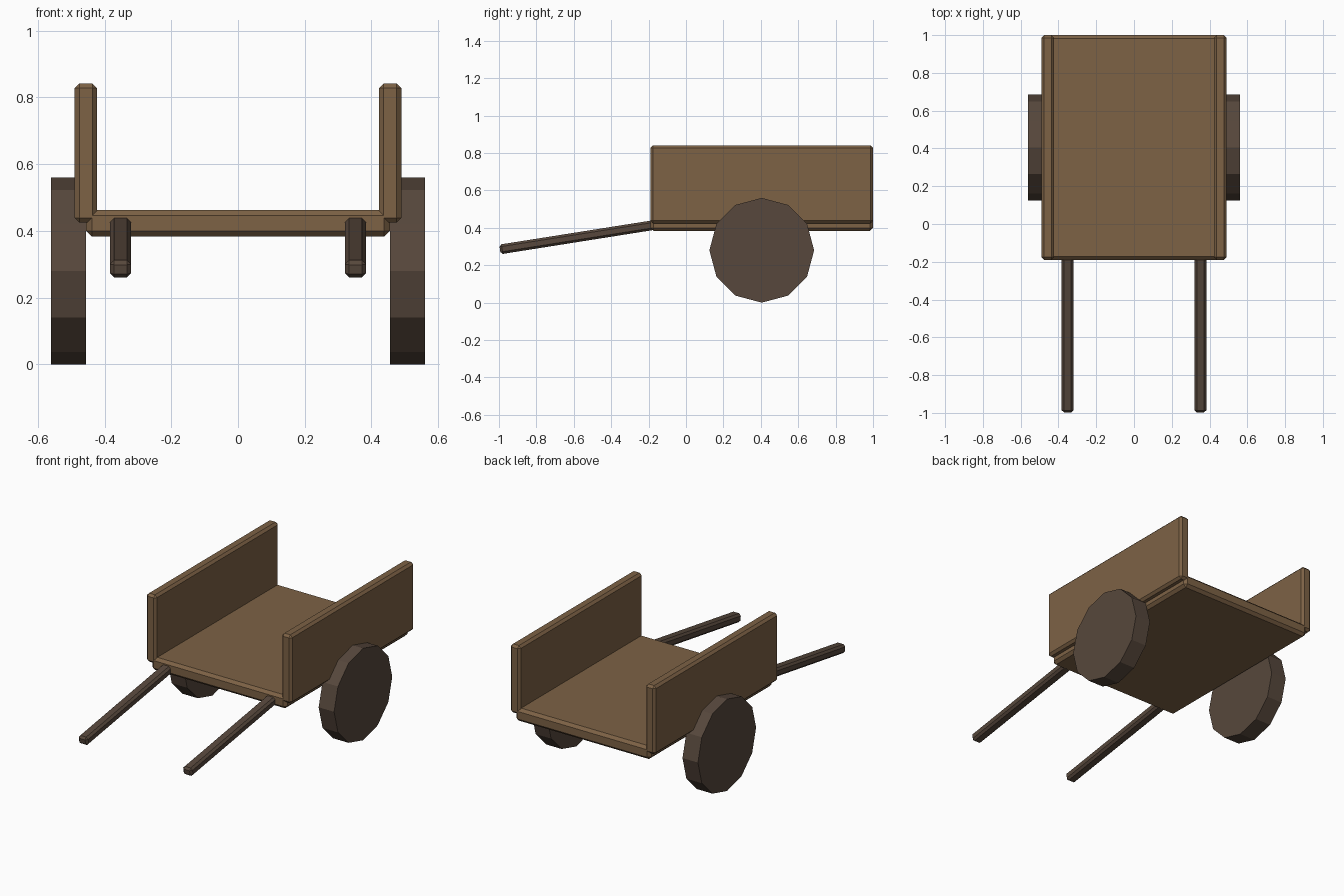
import bpy, math

if "Cube" in bpy.data.objects:
    bpy.data.objects.remove(bpy.data.objects["Cube"])

def material(name, rgb):
    m = bpy.data.materials.new(name)
    m.diffuse_color = (*rgb, 1)
    m.use_nodes = True
    m.node_tree.nodes["Principled BSDF"].inputs["Base Color"].default_value = m.diffuse_color
    return m

WOOD = material("wood", (0.205, 0.122, 0.06))
DARK_WOOD = material("dark_wood", (0.095, 0.064, 0.045))

def plank(name, loc, size, bevel, mat, tilt=0.0):
    """Box with a single-segment chamfer, optionally tilted about x."""
    bpy.ops.mesh.primitive_cube_add(size=1, location=loc, rotation=(tilt, 0, 0))
    ob = bpy.context.object
    ob.name = name
    for v in ob.data.vertices:
        v.co = [c * s for c, s in zip(v.co, size)]
    mod = ob.modifiers.new("chamfer", 'BEVEL')
    mod.width = bevel
    mod.segments = 1
    ob.data.materials.append(mat)
    return ob

# cart bed
plank("bed", (0, 0.405, 0.423), (0.91, 1.19, 0.08), 0.017, WOOD)

for side, s in (("left", -1), ("right", 1)):
    # side board
    plank(side + "_side_board", (s * 0.456, 0.405, 0.633),
          (0.067, 1.19, 0.417), 0.014, WOOD)

    # solid twelve-sided wheel
    bpy.ops.mesh.primitive_cylinder_add(
        vertices=12, radius=0.28, depth=0.104,
        location=(s * 0.508, 0.405, 0.28), rotation=(0, math.pi / 2, 0))
    wheel = bpy.context.object
    wheel.name = side + "_wheel"
    wheel.data.materials.append(DARK_WOOD)

    # pulling shaft, rising towards the bed
    plank(side + "_shaft", (s * 0.352, -0.575, 0.351),
          (0.063, 0.85, 0.052), 0.012, DARK_WOOD, math.radians(9))
